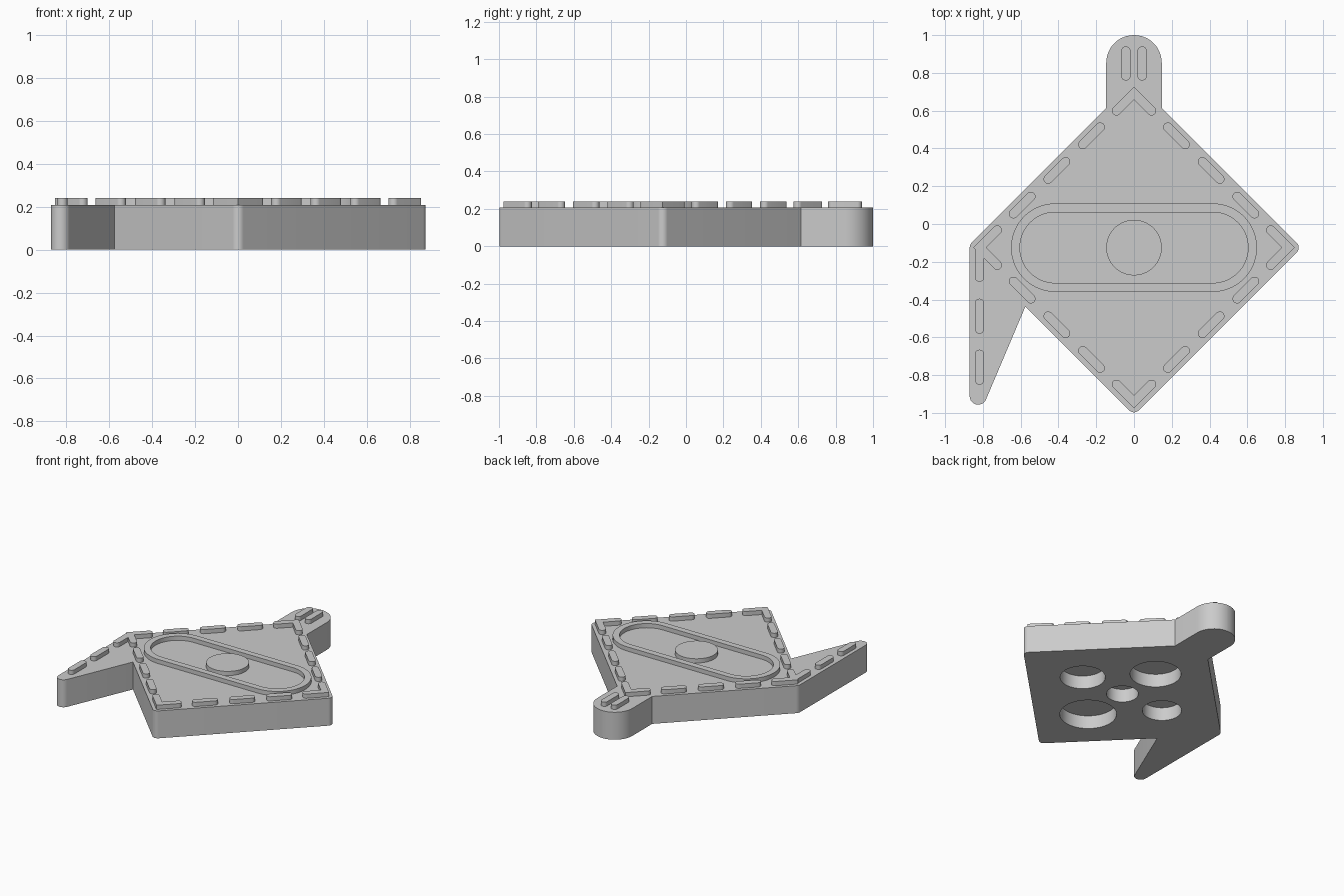
import bpy
import bmesh
import math
from mathutils import Vector, Matrix

default = bpy.data.objects.get("Cube")
if default:
    bpy.data.objects.remove(default, do_unlink=True)

CY = -0.125      # middle of the diamond
TIP = 0.887      # sharp diamond corner distance
INSET = 0.817    # dash line corner distance
BODY_TOP, TRIM_TOP = 0.208, 0.24
W = 0.0245       # half width of a dash

grey = bpy.data.materials.new("light_grey")
grey.use_nodes = True
colour = (0.6, 0.6, 0.6, 1)
grey.diffuse_color = colour
grey.node_tree.nodes["Principled BSDF"].inputs["Base Color"].default_value = colour


def rounded(corners, steps=12):
    """Outline from (x, y, radius) corners."""
    out = []
    pts = [Vector(c[:2]) for c in corners]
    for i, (p, c) in enumerate(zip(pts, corners)):
        r = c[2]
        if r == 0:
            out.append(p)
            continue
        a = (pts[i - 1] - p).normalized()
        b = (pts[(i + 1) % len(pts)] - p).normalized()
        half = a.angle(b) / 2
        mid = p + (a + b).normalized() * (r / math.sin(half))
        start = p + a * (r / math.tan(half)) - mid
        end = p + b * (r / math.tan(half)) - mid
        sweep = math.pi - 2 * half
        if start.x * end.y - start.y * end.x < 0:
            sweep = -sweep
        for k in range(steps + 1):
            out.append(mid + Matrix.Rotation(sweep * k / steps, 2) @ start)
    return out


def finish(name, bm):
    bmesh.ops.remove_doubles(bm, verts=bm.verts, dist=0.0002)
    bmesh.ops.recalc_face_normals(bm, faces=bm.faces)
    mesh = bpy.data.meshes.new(name)
    bm.to_mesh(mesh)
    bm.free()
    mesh.materials.append(grey)
    obj = bpy.data.objects.new(name, mesh)
    bpy.context.collection.objects.link(obj)
    return obj


def smooth(obj):
    bpy.ops.object.select_all(action='DESELECT')
    obj.select_set(True)
    bpy.context.view_layer.objects.active = obj
    bpy.ops.object.shade_smooth_by_angle(angle=math.radians(30))


def prism(name, outline, z0, z1):
    bm = bmesh.new()
    low = [bm.verts.new((p.x, p.y, z0)) for p in outline]
    bmesh.ops.remove_doubles(bm, verts=low, dist=0.0002)
    face = bm.faces.new([v for v in low if v.is_valid])
    new = bmesh.ops.extrude_face_region(bm, geom=[face])["geom"]
    top = [g for g in new if isinstance(g, bmesh.types.BMVert)]
    bmesh.ops.translate(bm, verts=top, vec=(0, 0, z1 - z0))
    if not face.is_valid or len(bm.faces) < len(top) + 2:
        bm.faces.new([v for v in bm.verts if abs(v.co.z - z0) < 1e-6])
    return finish(name, bm)


def circle(x, y, r, n=64):
    return [Vector((x + r * math.cos(2 * math.pi * i / n),
                    y + r * math.sin(2 * math.pi * i / n))) for i in range(n)]


def capsule(cx, cy, half, r, angle=0.0, steps=8):
    """Slot outline; half is half the distance between cap centres."""
    out = []
    for side, turn in ((half, -math.pi / 2), (-half, math.pi / 2)):
        for k in range(2 * steps + 1):
            t = turn + math.pi * k / (2 * steps)
            p = Vector((side + r * math.cos(t), r * math.sin(t)))
            out.append(Matrix.Rotation(angle, 2) @ p + Vector((cx, cy)))
    return out


# Body: diamond, rounded neck and pointed tail in one outline
NECK, LEFT = 0.147, -0.87
body = prism("body", rounded([
    (0, CY - TIP, 0.036), (TIP, CY, 0.036),
    (NECK, CY + TIP - NECK, 0), (NECK, 1, NECK - 0.0005),
    (-NECK, 1, NECK - 0.0005), (-NECK, CY + TIP - NECK, 0),
    (LEFT, CY + TIP + LEFT, 0.05), (LEFT, -1.133, 0.045),
    (-0.575, -0.437, 0)]), 0, BODY_TOP)

# Blind round sockets in the underside
for x, y, r in ((0, 0, 0.11), (0.355, 0, 0.155), (0, 0.355, 0.175),
                (-0.355, 0, 0.135), (0, -0.365, 0.195)):
    cutter = prism("socket_cutter", circle(x, CY + y, r), -0.1, 0.1)
    cutter.hide_render = True
    mod = body.modifiers.new("socket", 'BOOLEAN')
    mod.operation = 'DIFFERENCE'
    mod.solver = 'EXACT'
    mod.object = cutter
    bpy.context.view_layer.objects.active = body
    bpy.ops.object.modifier_apply(modifier=mod.name)
    bpy.data.objects.remove(cutter, do_unlink=True)
smooth(body)


def trim(name, outline):
    smooth(prism(name, outline, BODY_TOP - 0.01, TRIM_TOP))


# Dashes along the four sides and a chevron in each corner
for q in range(4):
    turn = Matrix.Rotation(q * math.pi / 2, 2)
    centre = Vector((0, CY))
    for t in (0.225, 0.4085, 0.592):
        p = turn @ Vector((t, INSET - t)) + centre
        trim("edge_dash", capsule(p.x, p.y, 0.065, W, q * math.pi / 2 - math.pi / 4))
    d = W * math.sqrt(2)
    e, s = 0.11, W / math.sqrt(2)
    shape = rounded([(0, d, 0), (-e - s, s - e, W * 0.98), (s - e, -e - s, W * 0.98),
                     (0, -d, 0), (e - s, -e - s, W * 0.98), (e + s, s - e, W * 0.98)])
    trim("corner_chevron",
         [turn @ (p + Vector((0, INSET))) + centre for p in shape])

# Dashes down the tail and on the neck
for y in (-0.213, -0.488, -0.758):
    trim("tail_dash", capsule(-0.818, y, 0.068, W, math.pi / 2))
for x in (-0.043, 0.043):
    trim("neck_dash", capsule(x, 0.85, 0.066, W, math.pi / 2))

# Raised oval rim
bm = bmesh.new()
loops = [[bm.verts.new((p.x, p.y, z)) for p in capsule(0, CY, 0.417, r, steps=20)]
         for r, z in ((0.234, BODY_TOP - 0.01), (0.234, TRIM_TOP),
                      (0.187, TRIM_TOP), (0.187, BODY_TOP - 0.01))]
for i, a in enumerate(loops):
    b = loops[(i + 1) % 4]
    for k in range(len(a)):
        n = (k + 1) % len(a)
        bm.faces.new((a[k], a[n], b[n], b[k]))
smooth(finish("oval_rim", bm))

# Raised disc in the middle
trim("centre_disc", circle(0, CY, 0.147))
